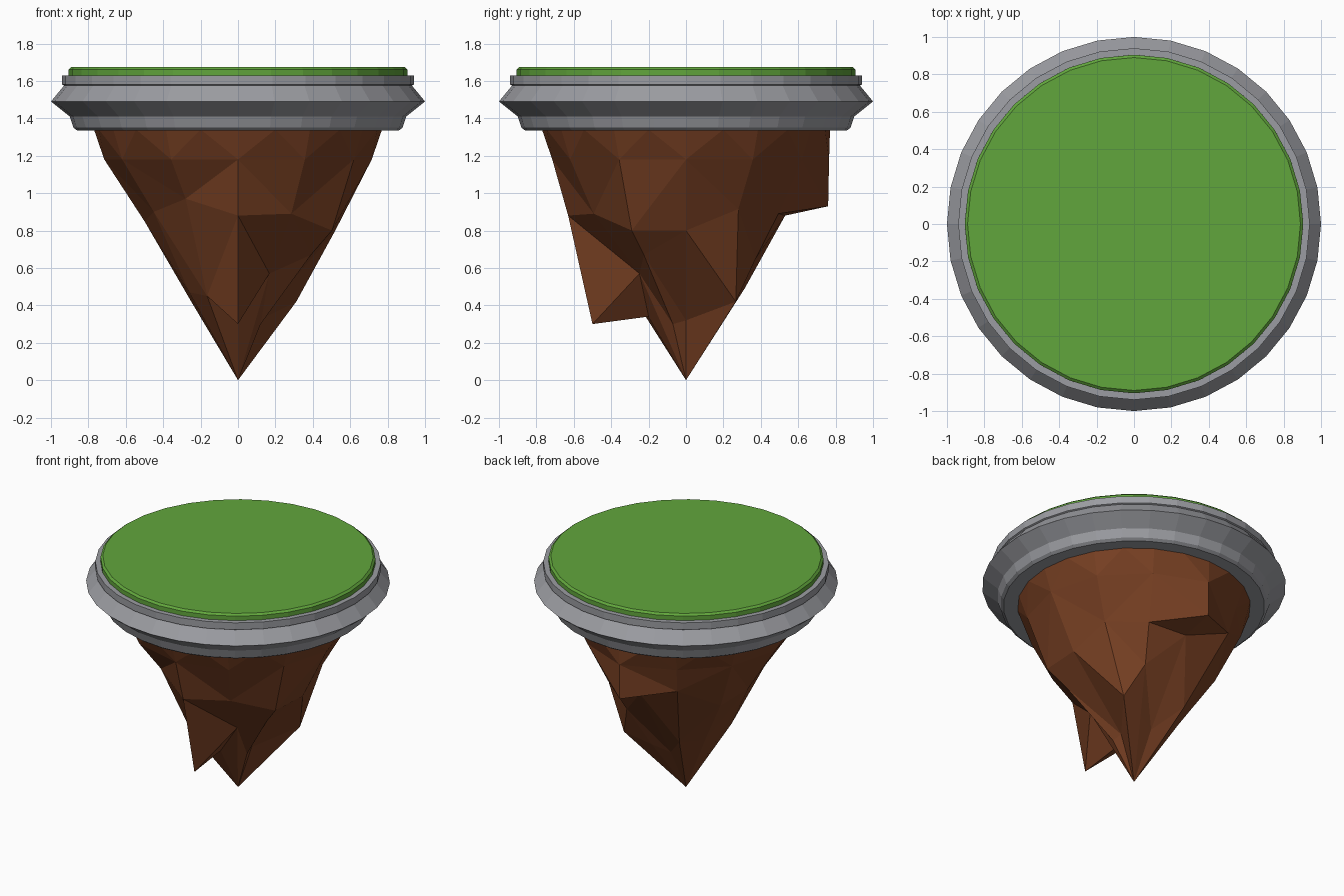
import bpy, bmesh
from math import sin, cos, radians, pi

if "Cube" in bpy.data.objects:
    bpy.data.objects.remove(bpy.data.objects["Cube"])


def material(name, rgb):
    m = bpy.data.materials.new(name)
    m.diffuse_color = (*rgb, 1)
    m.use_nodes = True
    m.node_tree.nodes["Principled BSDF"].inputs["Base Color"].default_value = m.diffuse_color
    return m


def finish(name, bm, mat):
    bmesh.ops.recalc_face_normals(bm, faces=bm.faces)
    me = bpy.data.meshes.new(name)
    bm.to_mesh(me)
    bm.free()
    me.materials.append(mat)
    ob = bpy.data.objects.new(name, me)
    bpy.context.collection.objects.link(ob)
    return ob


def lathe(name, profile, mat, sides=32, closed=False):
    """Revolve (radius, z) points; open profiles get capped ends."""
    bm = bmesh.new()
    rings = [[bm.verts.new((r * cos(2 * pi * i / sides), r * sin(2 * pi * i / sides), z))
              for i in range(sides)] for r, z in profile]
    pairs = list(zip(rings, rings[1:]))
    if closed:
        pairs.append((rings[-1], rings[0]))
    else:
        bm.faces.new(rings[0])
        bm.faces.new(rings[-1])
    for a, b in pairs:
        for i in range(sides):
            j = (i + 1) % sides
            bm.faces.new((a[i], a[j], b[j], b[i]))
    return finish(name, bm, mat)


grass = material("grass green", (0.12, 0.38, 0.045))
stone = material("stone grey", (0.33, 0.335, 0.36))
earth = material("earth brown", (0.19, 0.052, 0.017))

# Stone rim with a pointed outer ridge
lathe("stone_rim", [(0.74, 1.335), (0.86, 1.335), (0.88, 1.35), (0.90, 1.41), (1.0, 1.49),
                    (0.93, 1.575), (0.94, 1.58), (0.94, 1.63), (0.74, 1.63)], stone, closed=True)

# Grass disc with a small chamfer
lathe("grass_top", [(0.905, 1.60), (0.905, 1.662), (0.89, 1.675)], grass)

# Hanging rock: one column each 30 degrees, three jagged rings down to a tip
# upper ring (radius, z), then lower ring (angle, radius, z)
upper = [(.52, .80), (.56, .915), (.57, .89), (.76, .93), (.66, 1.0), (.54, .82),
         (.50, .85), (.52, .90), (.56, .97), (.63, .88), (.57, .89), (.58, .80)]
lower = [(0, .11, .32), (40.5, .41, .42), (60, .43, .65), (90, .53, .88), (118, .355, .49),
         (150, .30, .47), (180, .25, .42), (210, .30, .47), (240, .33, .45),
         (270, .50, .30), (304, .30, .57), (330, .45, .67)]
inner = {2: (60, .25, .36), 3: (90, .175, .32), 9: (270, .20, .34), 11: (330, .14, .30)}

bm = bmesh.new()


def polar(a, r, z):
    a = radians(a)
    return bm.verts.new((r * cos(a), r * sin(a), z))


N = 12
top = [polar(15 * i, 0.77, 1.34) for i in range(2 * N)]
shoulder = [polar(30 * i, 0.765 if i == 3 else 0.715, 1.18) for i in range(N)]
mid = [polar(30 * i, r, z) for i, (r, z) in enumerate(upper)]
low = [polar(*p) for p in lower]
end = [polar(*inner.get(i, (a, r / 2, z / 2))) for i, (a, r, z) in enumerate(lower)]
tip = bm.verts.new((0, 0, 0))
bm.faces.new(top)
for i in range(N):
    j = (i + 1) % N
    bm.faces.new((top[2 * i], top[2 * i + 1], shoulder[i]))
    bm.faces.new((top[2 * i + 1], shoulder[j], shoulder[i]))
    bm.faces.new((top[2 * i + 1], top[2 * j], shoulder[j]))
    for a, b in ((shoulder, mid), (mid, low), (low, end)):
        bm.faces.new((a[i], a[j], b[j], b[i]))
    bm.faces.new((end[i], end[j], tip))
bmesh.ops.triangulate(bm, faces=[f for f in bm.faces if len(f.verts) == 4])
finish("hanging_rock", bm, earth)
